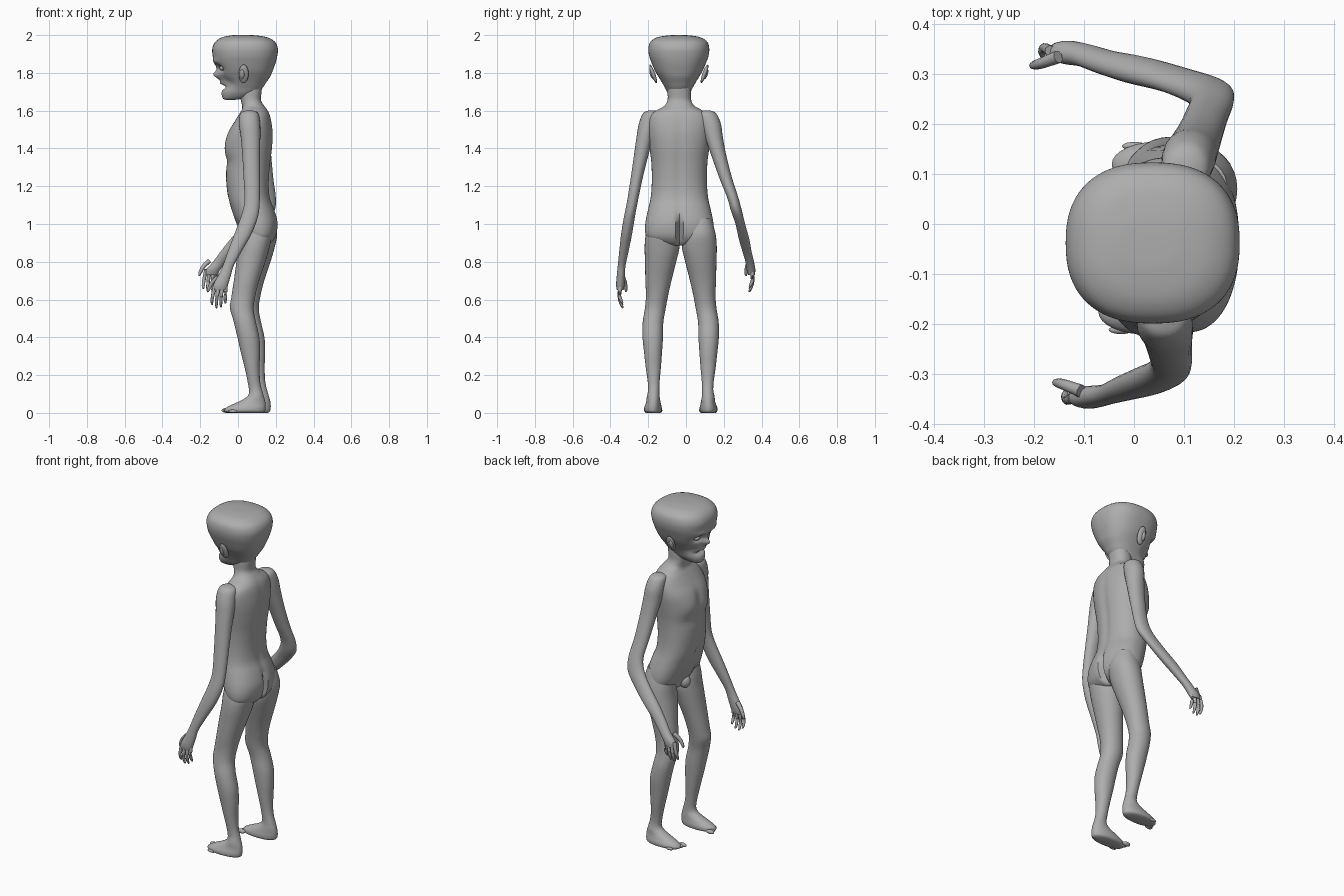
import bpy, bmesh, math
from mathutils import Vector

skin = bpy.data.materials.new("grey_skin")
skin.diffuse_color = (0.42, 0.42, 0.42, 1)


def finish(name, bm):
    bmesh.ops.recalc_face_normals(bm, faces=bm.faces)
    me = bpy.data.meshes.new(name)
    bm.to_mesh(me)
    bm.free()
    ob = bpy.data.objects.new(name, me)
    bpy.context.collection.objects.link(ob)
    me.materials.append(skin)
    bpy.ops.object.select_all(action='DESELECT')
    ob.select_set(True)
    bpy.context.view_layer.objects.active = ob
    bpy.ops.object.shade_smooth_by_angle(angle=math.radians(50))
    return ob


def smooth_rows(rows, steps):
    """Catmull-Rom interpolation of every column."""
    out = []
    for i in range(len(rows) - 1):
        a, b, c, d = (rows[min(max(j, 0), len(rows) - 1)] for j in range(i - 1, i + 3))
        for s in range(steps):
            t = s / steps
            out.append([0.5 * (2 * q + (r - p) * t + (2 * p - 5 * q + 4 * r - w) * t * t
                               + (3 * q - p - 3 * r + w) * t ** 3)
                        for p, q, r, w in zip(a, b, c, d)])
    return out + [list(rows[-1])]


def skin_rings(bm, rings):
    rings = [[bm.verts.new(p) for p in ring] for ring in rings]
    n = len(rings[0])
    for a, b in zip(rings, rings[1:]):
        for i in range(n):
            bm.faces.new((a[i], a[(i + 1) % n], b[(i + 1) % n], b[i]))
    bm.faces.new(rings[0])
    bm.faces.new(rings[-1])


def loft(rows, n=24, power=2.1, steps=4):
    """Level cross-sections: z, x min, x max, y min, y max."""
    bm = bmesh.new()
    rings = []
    for z, x0, x1, y0, y1 in smooth_rows(rows, steps):
        ring = []
        for i in range(n):
            a = 2 * math.pi * i / n
            c, s = math.cos(a), math.sin(a)
            ring.append(((x0 + x1) / 2 + (x1 - x0) / 2 * math.copysign(abs(c) ** (2 / power), c),
                         (y0 + y1) / 2 + (y1 - y0) / 2 * math.copysign(abs(s) ** (2 / power), s), z))
        rings.append(ring)
    skin_rings(bm, rings)
    return bm


def push(bm, centre, radii, offset):
    """Soft local displacement."""
    for v in bm.verts:
        d = sum(((v.co[k] - centre[k]) / radii[k]) ** 2 for k in range(3))
        v.co += Vector(offset) * math.exp(-d)


def finger(name, pts):
    """Tapered tube through points given as x, y, z, radius."""
    path = smooth_rows(pts, 3)
    rings = []
    for i, p in enumerate(path):
        a, b = path[max(i - 1, 0)], path[min(i + 1, len(path) - 1)]
        q = (Vector(b[:3]) - Vector(a[:3])).to_track_quat('Z', 'Y')
        rings.append([Vector(p[:3]) + q @ Vector((p[3] * math.cos(k * math.pi / 4),
                                                  p[3] * math.sin(k * math.pi / 4), 0)) for k in range(8)])
    bm = bmesh.new()
    skin_rings(bm, rings)
    finish(name, bm)


def ball(name, loc, size, tilt=0.0):
    bm = bmesh.new()
    bmesh.ops.create_uvsphere(bm, u_segments=20, v_segments=14, radius=1)
    for v in bm.verts:
        p = Vector((v.co.x * size[0], v.co.y * size[1], v.co.z * size[2]))
        c, s = math.cos(tilt), math.sin(tilt)
        v.co = Vector((p.x, p.y * c - p.z * s, p.y * s + p.z * c)) + Vector(loc)
    return finish(name, bm)


# Head: large cranium narrowing to a small jaw, facing -x
HY = -0.038
head_rows = [(1.657, -.065, -.02, .02), (1.665, -.08, .03, .038), (1.69, -.087, .10, .058),
             (1.72, -.082, .13, .073), (1.75, -.088, .15, .09), (1.78, -.098, .17, .108),
             (1.81, -.108, .183, .126), (1.85, -.125, .198, .143), (1.89, -.134, .208, .157),
             (1.93, -.136, .211, .161), (1.965, -.12, .195, .15), (1.988, -.085, .155, .115),
             (1.998, -.04, .10, .06), (2.0, -.01, .06, .02)]
bm = loft([(z, a, b, HY - h, HY + h) for z, a, b, h in head_rows], n=72, power=2.4, steps=5)
for s in (-1, 1):
    push(bm, (-.11, HY + s * .055, 1.825), (.06, .032, .02), (.03, 0, 0))     # eye socket
    push(bm, (-.13, HY + s * .055, 1.862), (.05, .04, .014), (-.008, 0, 0))   # brow
    push(bm, (-.07, HY + s * .075, 1.745), (.05, .025, .03), (.012, -s * .008, 0))  # cheek hollow
push(bm, (-.1, HY, 1.79), (.05, .017, .022), (-.03, 0, 0))     # nose
push(bm, (-.085, HY, 1.725), (.05, .04, .01), (.022, 0, 0))    # mouth
push(bm, (-.085, HY, 1.745), (.05, .035, .009), (-.008, 0, 0))  # upper lip
finish("head", bm)

for s, side in ((-1, "left"), (1, "right")):
    ball(side + "_eye", (-.081, HY + s * .052, 1.826), (.017, .021, .014))
    # Ear: tilted disc with a hollow and a lobe
    ball(side + "_ear", (.03, HY + s * .136, 1.795), (.026, .011, .052), -s * .35)
    ball(side + "_inner_ear", (.022, HY + s * .144, 1.792), (.012, .009, .027), -s * .35)

# Torso with neck and hips
TY = -.035
torso_rows = [(.885, .07, .15, .06), (.90, .045, .175, .13), (.93, .03, .198, .172), (.97, .005, .209, .182),
              (1.02, -.015, .209, .178), (1.08, -.035, .192, .165), (1.14, -.052, .17, .152),
              (1.22, -.062, .165, .146), (1.32, -.064, .172, .148), (1.40, -.068, .182, .158),
              (1.48, -.055, .185, .168), (1.54, -.02, .178, .166), (1.58, .005, .168, .15),
              (1.605, .02, .155, .115), (1.625, .022, .14, .08), (1.655, .015, .122, .063),
              (1.70, .01, .125, .062), (1.75, .02, .13, .06)]
bm = loft([(z, a, b, TY - h, TY + h) for z, a, b, h in torso_rows], n=72, power=2.25)
push(bm, (.22, TY, .95), (.08, .012, .085), (-.05, 0, 0))            # cleft
push(bm, (.19, TY, 1.3), (.06, .022, .22), (-.01, 0, 0))             # spine
push(bm, (-.07, TY, 1.42), (.05, .02, .08), (.012, 0, 0))            # breastbone
push(bm, (-.05, TY, 1.13), (.05, .012, .012), (.012, 0, 0))          # navel
for s in (-1, 1):
    push(bm, (-.06, TY + s * .075, 1.415), (.06, .06, .05), (-.008, 0, 0))   # chest
    push(bm, (-.06, TY + s * .07, 1.33), (.06, .07, .025), (.007, 0, 0))     # under chest
    push(bm, (.01, TY + s * .07, .97), (.05, .035, .05), (.012, 0, 0))       # groin
finish("torso", bm)
ball("groin", (.032, TY, .925), (.032, .03, .04))

# Legs and feet: the right one is mirrored and set slightly back
leg_rows = [(0, -.05, .13, -.205, -.14), (.008, -.07, .142, -.22, -.13), (.025, -.066, .146, -.222, -.128),
            (.045, -.03, .146, -.215, -.132), (.07, .025, .142, -.207, -.137), (.10, .057, .133, -.2, -.141),
            (.16, .052, .118, -.202, -.14), (.24, .035, .114, -.213, -.133), (.32, .015, .117, -.222, -.127),
            (.40, -.003, .113, -.23, -.122), (.48, -.022, .095, -.229, -.12), (.55, -.038, .083, -.218, -.108),
            (.62, -.034, .092, -.212, -.095), (.70, -.022, .112, -.215, -.077), (.80, -.008, .145, -.217, -.052),
            (.88, .005, .168, -.219, -.034), (.95, .012, .18, -.212, -.04), (1.03, .03, .16, -.19, -.06)]
for side, back, flip in (("left", 0, False), ("right", .027, True)):
    my = lambda y: -.056 - y if flip else y
    rows = [(z, a + back, b + back, min(my(c), my(d)), max(my(c), my(d))) for z, a, b, c, d in leg_rows]
    bm = loft(rows, n=32)
    push(bm, (-.03 + back, my(-.16), .56), (.03, .03, .03), (-.006, 0, 0))   # kneecap
    push(bm, (.1 + back, my(-.21), .09), (.04, .03, .02), (0, .006 if flip else -.006, 0))  # ankle
    finish(side + "_leg", bm)
    for i in range(5):
        ball(f"{side}_toe_{i + 1}", (-.062 + .009 * i + back, my(-.138 - .0185 * i), .013 - .001 * i),
             (.025, .0125 - .001 * i, .0125 - .001 * i))

# Arms: level cross-sections from shoulder to palm
left_arm = [(1.60, .04, .08, -.2, -.16), (1.585, .012, .108, -.228, -.135), (1.53, .005, .117, -.25, -.145),
            (1.46, .015, .118, -.262, -.172), (1.36, .023, .116, -.276, -.2), (1.24, .03, .116, -.293, -.23),
            (1.12, .034, .115, -.312, -.255), (1.04, .016, .106, -.328, -.27), (.95, -.018, .073, -.343, -.285),
            (.86, -.052, .022, -.353, -.303), (.78, -.08, -.022, -.361, -.32), (.73, -.103, -.037, -.366, -.323),
            (.68, -.13, -.052, -.37, -.325), (.65, -.13, -.062, -.366, -.33)]
right_arm = [(1.60, .08, .12, .09, .13), (1.585, .058, .148, .065, .16), (1.53, .056, .162, .075, .185),
             (1.46, .066, .168, .1, .195), (1.36, .082, .176, .135, .214), (1.24, .1, .187, .178, .245),
             (1.14, .112, .2, .218, .277), (1.07, .088, .193, .238, .296), (1.0, .032, .14, .262, .313),
             (.92, -.04, .06, .28, .335), (.85, -.095, -.015, .3, .348), (.80, -.132, -.062, .315, .36),
             (.76, -.168, -.092, .32, .367), (.73, -.172, -.11, .33, .365)]
for name, rows in (("left_arm", left_arm), ("right_arm", right_arm)):
    finish(name, loft(rows, n=24))

# Fingers and thumbs
for side, hx, hy, hz, curl in (("left", -.094, -.347, .66, .012), ("right", -.14, .347, .745, -.012)):
    for i, length in enumerate((.088, .105, .10, .08)):
        x = hx - .028 + .0185 * i
        finger(f"{side}_finger_{i + 1}",
               [(x, hy, hz + .015, .011), (x - .012 + .004 * i, hy - curl * .5, hz - length * .45, .0095),
                (x - .016 + .005 * i, hy + curl * .3, hz - length * .8, .008),
                (x - .015 + .005 * i, hy + curl, hz - length, .004)])
    finger(side + "_thumb", [(hx - .012, hy + curl, hz + .06, .013), (hx - .043, hy + curl * 2, hz + .03, .011),
                             (hx - .06, hy + curl * 2.4, hz - .002, .009), (hx - .066, hy + curl * 2.4, hz - .02, .004)])
